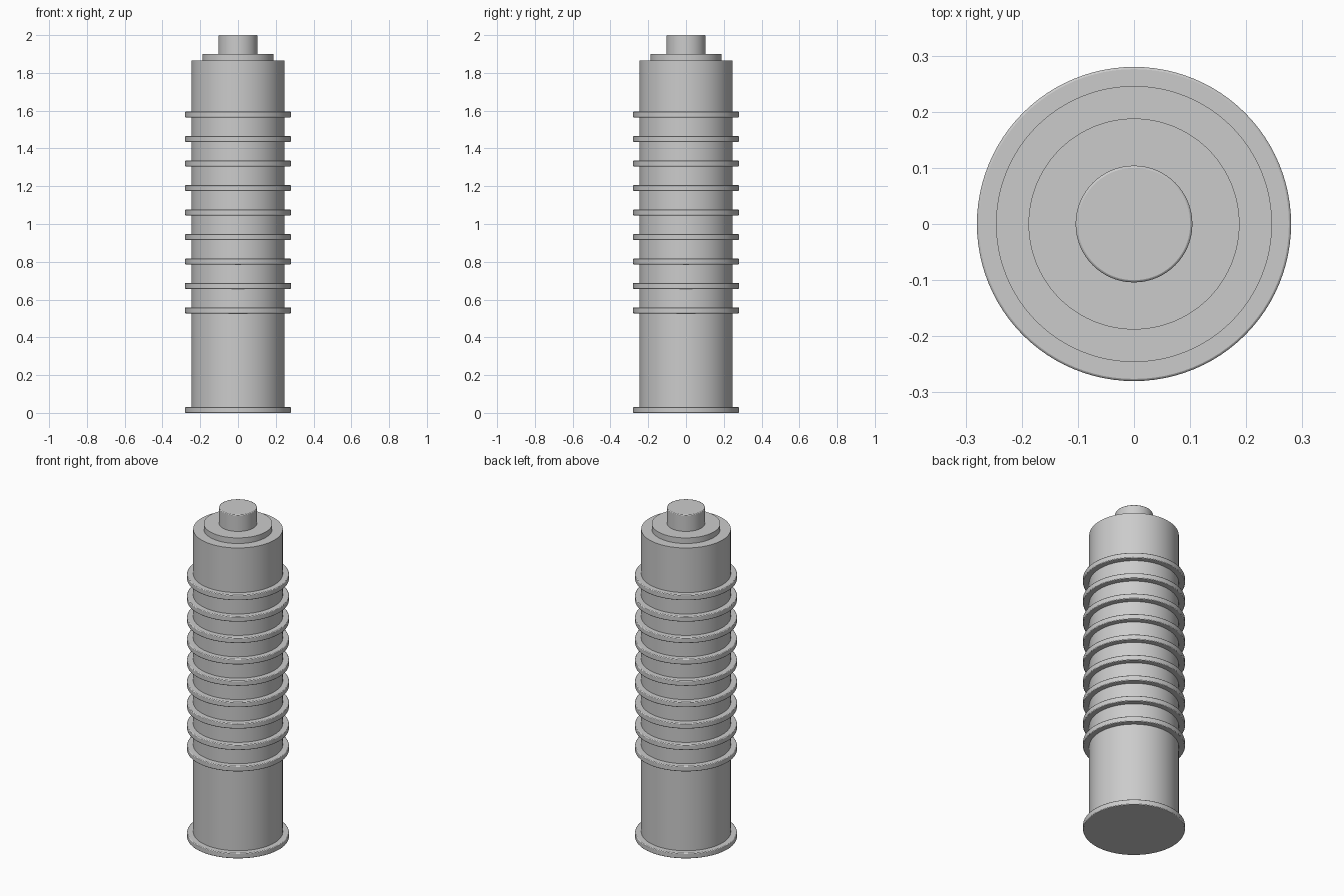
import bpy, math

if "Cube" in bpy.data.objects:
    bpy.data.objects.remove(bpy.data.objects["Cube"])

SEGMENTS = 96


def disc(name, radius, z0, z1, bevel=0.0):
    """Upright cylinder from z0 to z1 with optionally softened rims."""
    bpy.ops.mesh.primitive_cylinder_add(
        vertices=SEGMENTS, radius=radius, depth=z1 - z0,
        location=(0, 0, (z0 + z1) / 2))
    ob = bpy.context.object
    ob.name = name
    if bevel:
        mod = ob.modifiers.new("soft_rim", 'BEVEL')
        mod.width = bevel
        mod.segments = 2
        mod.limit_method = 'ANGLE'
        mod.angle_limit = math.radians(40)
    bpy.ops.object.shade_smooth_by_angle(angle=math.radians(35))
    return ob


# Base flange and main barrel
disc("base_flange", 0.28, 0.0, 0.032, 0.004)
disc("barrel", 0.246, 0.016, 1.866)

# Stepped cap and top peg
disc("cap_step", 0.188, 1.85, 1.9)
disc("top_peg", 0.104, 1.88, 2.0, 0.004)

# Nine evenly spaced ribs around the barrel
for i in range(9):
    z = 0.543 + i * 0.1296
    disc(f"rib_{i + 1}", 0.28, z - 0.016, z + 0.016, 0.004)
